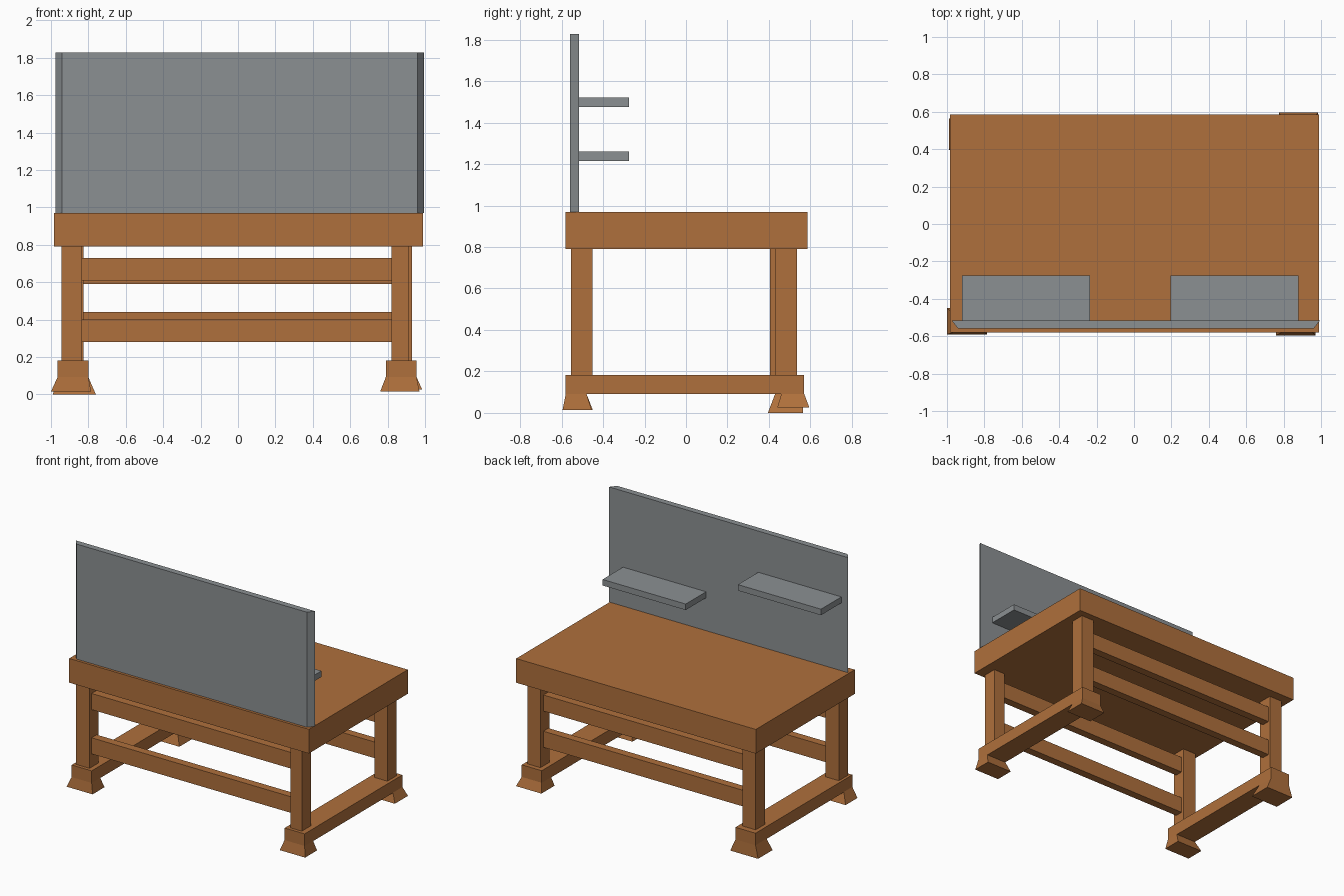
import bpy

if "Cube" in bpy.data.objects:
    bpy.data.objects.remove(bpy.data.objects["Cube"])


def material(name, rgb):
    m = bpy.data.materials.new(name)
    m.diffuse_color = (*rgb, 1)
    m.use_nodes = True
    m.node_tree.nodes["Principled BSDF"].inputs["Base Color"].default_value = m.diffuse_color
    return m


WOOD = material("warm wood", (0.43, 0.162, 0.045))
GREY = material("grey metal", (0.26, 0.28, 0.29))


def frustum(name, low, high, z0, z1, mat):
    """Solid between two rectangles (x0, x1, y0, y1) at heights z0 and z1."""
    verts = []
    for (x0, x1, y0, y1), z in ((low, z0), (high, z1)):
        verts += [(x0, y0, z), (x1, y0, z), (x1, y1, z), (x0, y1, z)]
    faces = [(3, 2, 1, 0), (4, 5, 6, 7), (0, 1, 5, 4),
             (1, 2, 6, 5), (2, 3, 7, 6), (3, 0, 4, 7)]
    me = bpy.data.meshes.new(name)
    me.from_pydata(verts, [], faces)
    me.materials.append(mat)
    ob = bpy.data.objects.new(name, me)
    bpy.context.collection.objects.link(ob)
    return ob


def box(name, x0, x1, y0, y1, z0, z1, mat):
    return frustum(name, (x0, x1, y0, y1), (x0, x1, y0, y1), z0, z1, mat)


# Table top
box("table_top", -0.985, 0.99, -0.58, 0.585, 0.79, 0.97, WOOD)

# Back panel with chamfered ends
panel = box("back_panel", -0.975, 0.995, -0.56, -0.515, 0.97, 1.827, GREY)
for v in panel.data.vertices:
    if v.co.y < -0.54:
        v.co.x += 0.035 if v.co.x < 0 else -0.035

# Shelves on the panel
box("left_shelf", -0.92, -0.235, -0.52, -0.275, 1.475, 1.52, GREY)
box("right_shelf", 0.195, 0.88, -0.52, -0.275, 1.215, 1.26, GREY)

# Legs
box("front_left_leg", -0.945, -0.835, -0.555, -0.45, 0.17, 0.80, WOOD)
box("front_right_leg", 0.82, 0.915, -0.555, -0.45, 0.17, 0.80, WOOD)
box("back_left_leg", -0.935, -0.825, 0.405, 0.515, 0.17, 0.80, WOOD)
box("back_right_leg", 0.825, 0.93, 0.43, 0.535, 0.17, 0.80, WOOD)

# Side beams resting on the feet
box("left_beam", -0.965, -0.80, -0.58, 0.56, 0.09, 0.182, WOOD)
box("right_beam", 0.79, 0.955, -0.58, 0.57, 0.09, 0.182, WOOD)

# Flared feet: bottom rectangle, top rectangle, ground height
feet = {
    "front_left_foot": ((-1.0, -0.785, -0.59, -0.45), (-0.965, -0.80, -0.58, -0.48), 0.015),
    "front_right_foot": ((0.76, 0.97, -0.595, -0.455), (0.79, 0.955, -0.58, -0.48), 0.015),
    "back_left_foot": ((-0.99, -0.76, 0.395, 0.565), (-0.965, -0.80, 0.43, 0.56), 0.0),
    "back_right_foot": ((0.775, 0.985, 0.44, 0.595), (0.79, 0.955, 0.46, 0.57), 0.025),
}
for name, (low, high, z) in feet.items():
    frustum(name, low, high, z, 0.092, WOOD)

# Long rails between the legs
for name, y, z in (("front_lower_rail", -0.50, 0.28), ("front_upper_rail", -0.50, 0.61),
                   ("back_lower_rail", 0.47, 0.32), ("back_upper_rail", 0.47, 0.59)):
    box(name, -0.85, 0.84, y - 0.03, y + 0.03, z, z + 0.12, WOOD)
